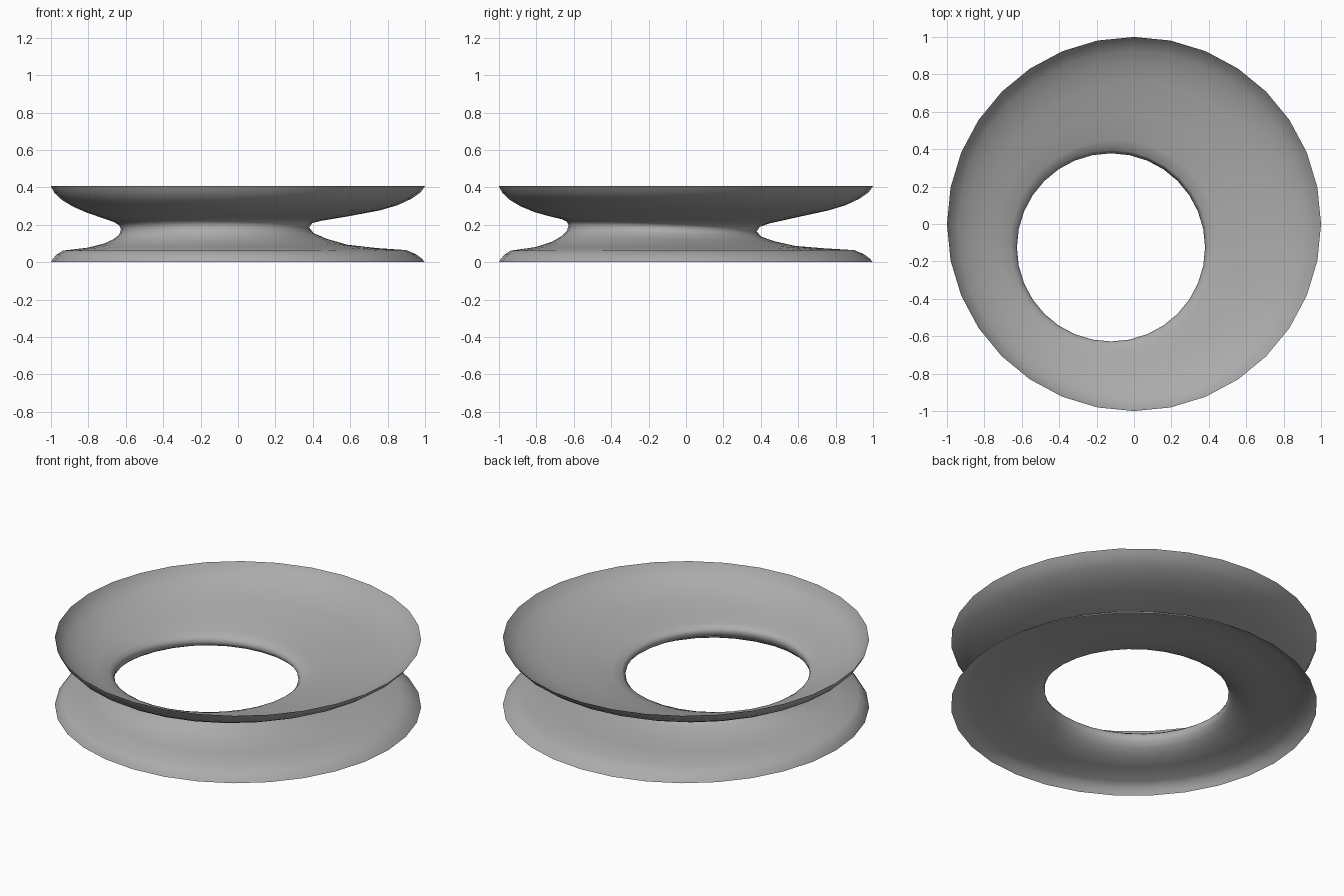
import bpy, bmesh, math

if "Cube" in bpy.data.objects:
    bpy.data.objects.remove(bpy.data.objects["Cube"])

SEGMENTS = 32
NECK_CENTRE = (-0.123, -0.125)
NECK_RADIUS = 0.503
NECK_TILT = 0.015

# Profile rows: (blend neck->rim, z) on the narrow side, then on the wide side
PROFILE = [
    (1.00, 0.406, 1.00, 0.406),
    (0.95, 0.370, 0.96, 0.372),
    (0.83, 0.330, 0.89, 0.340),
    (0.67, 0.296, 0.78, 0.306),
    (0.47, 0.265, 0.64, 0.279),
    (0.27, 0.242, 0.35, 0.242),
    (0.09, 0.223, 0.12, 0.214),
    (0.02, 0.207, 0.03, 0.198),
    (0.00, 0.188, 0.00, 0.174),
    (0.02, 0.160, 0.04, 0.144),
    (0.10, 0.132, 0.16, 0.116),
    (0.22, 0.107, 0.35, 0.087),
    (0.45, 0.080, 0.60, 0.074),
    (0.83, 0.061, 0.84, 0.065),
    (0.92, 0.040, 0.92, 0.044),
    (0.97, 0.018, 0.97, 0.020),
    (1.00, 0.000, 1.00, 0.000),
]


def lerp(a, b, t):
    return a + (b - a) * t


# Spool surface: two round flanges joined by an off-centre, slightly tilted open neck
bm = bmesh.new()
rings = []
for tn, zn, tw, zw in PROFILE:
    ring = []
    for i in range(SEGMENTS):
        a = math.tau * i / SEGMENTS
        c, s = math.cos(a), math.sin(a)
        side = 0.5 + 0.5 * math.cos(a - math.pi / 4)   # 0 narrow, 1 wide
        t, z = lerp(tn, tw, side), lerp(zn, zw, side)
        z += NECK_TILT * math.cos(a + math.pi / 4) * (1 - t) ** 3
        x = lerp(NECK_CENTRE[0] + NECK_RADIUS * c, c, t)
        y = lerp(NECK_CENTRE[1] + NECK_RADIUS * s, s, t)
        ring.append(bm.verts.new((x, y, z)))
    rings.append(ring)

for upper, lower in zip(rings, rings[1:]):
    for i in range(SEGMENTS):
        j = (i + 1) % SEGMENTS
        face = bm.faces.new((upper[i], upper[j], lower[j], lower[i]))
        face.smooth = True

bmesh.ops.recalc_face_normals(bm, faces=bm.faces)
mesh = bpy.data.meshes.new("offset_spool")
bm.to_mesh(mesh)
bm.free()

# Darker grey finish
grey = bpy.data.materials.new("dark_grey")
grey.diffuse_color = (0.41, 0.41, 0.41, 1)
grey.use_nodes = True
grey.node_tree.nodes["Principled BSDF"].inputs["Base Color"].default_value = grey.diffuse_color
mesh.materials.append(grey)
bpy.context.collection.objects.link(bpy.data.objects.new("offset_spool", mesh))
